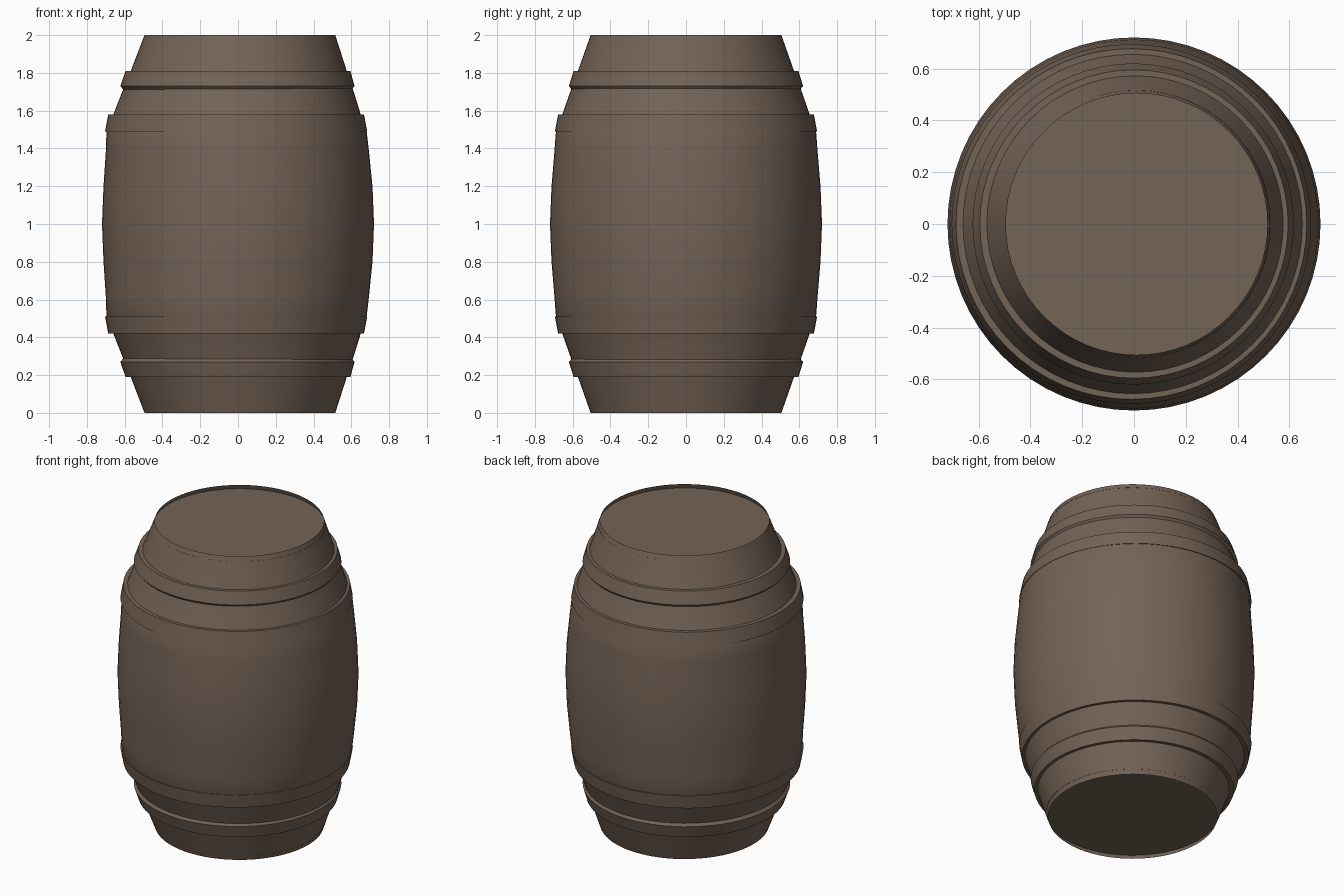
import bpy, bmesh, math

if "Cube" in bpy.data.objects:
    bpy.data.objects.remove(bpy.data.objects["Cube"])

SIDES = 64

wood = bpy.data.materials.new("brown_wood")
wood.diffuse_color = (0.175, 0.125, 0.093, 1)
wood.use_nodes = True
wood.node_tree.nodes["Principled BSDF"].inputs["Base Color"].default_value = wood.diffuse_color


def lathe(name, profile, closed=False):
    """Sweep (radius, z, x shift) points round the z axis."""
    bm = bmesh.new()
    rings = []
    for r, z, dx in profile:
        rings.append([bm.verts.new((r * math.cos(a) + dx, r * math.sin(a), z))
                      for a in (2 * math.pi * i / SIDES for i in range(SIDES))])
    pairs = list(zip(rings, rings[1:]))
    if closed:
        pairs.append((rings[-1], rings[0]))
    for low, high in pairs:
        for i in range(SIDES):
            j = (i + 1) % SIDES
            bm.faces.new((low[i], low[j], high[j], high[i]))
    return finish(name, bm)


def disc(name, r, z, dx, up):
    bm = bmesh.new()
    vs = [bm.verts.new((r * math.cos(a) + dx, r * math.sin(a), z))
          for a in (2 * math.pi * i / SIDES for i in range(SIDES))]
    bm.faces.new(vs if up else vs[::-1])
    return finish(name, bm)


def finish(name, bm):
    me = bpy.data.meshes.new(name)
    bm.to_mesh(me)
    bm.free()
    me.materials.append(wood)
    ob = bpy.data.objects.new(name, me)
    bpy.context.collection.objects.link(ob)
    bpy.ops.object.select_all(action='DESELECT')
    ob.select_set(True)
    bpy.context.view_layer.objects.active = ob
    bpy.ops.object.shade_smooth_by_angle(angle=math.radians(30))
    return ob


# Barrel wall: upper half mirrored about z = 1
upper = [(0.712, 1.2, 0), (0.697, 1.38, -0.003), (0.688, 1.5, -0.008),
         (0.655, 1.58, -0.005), (0.611, 1.705, 0), (0.572, 1.81, 0.004),
         (0.505, 2.0, 0.01)]
lower = [(r, 2 - z, dx) for r, z, dx in reversed(upper)]
lathe("barrel_wall", lower + [(0.72, 1.0, 0)] + upper)

# Recessed heads
disc("top_head", 0.516, 1.97, 0.01, True)
disc("bottom_head", 0.516, 0.03, 0.01, False)

# Hoops, each with a mirrored partner: outer edge, then inside the wall
hoops = {
    "narrow_hoop": [(0.60, 1.706, -0.002), (0.620, 1.73, -0.003),
                    (0.595, 1.81, 0), (0.56, 1.81, 0)],
    "wide_hoop": [(0.67, 1.49, -0.01), (0.694, 1.49, -0.01),
                  (0.677, 1.58, -0.01), (0.645, 1.58, -0.01)],
}
for name, prof in hoops.items():
    lathe("upper_" + name, prof, closed=True)
    lathe("lower_" + name, [(r, 2 - z, dx) for r, z, dx in reversed(prof)], closed=True)
